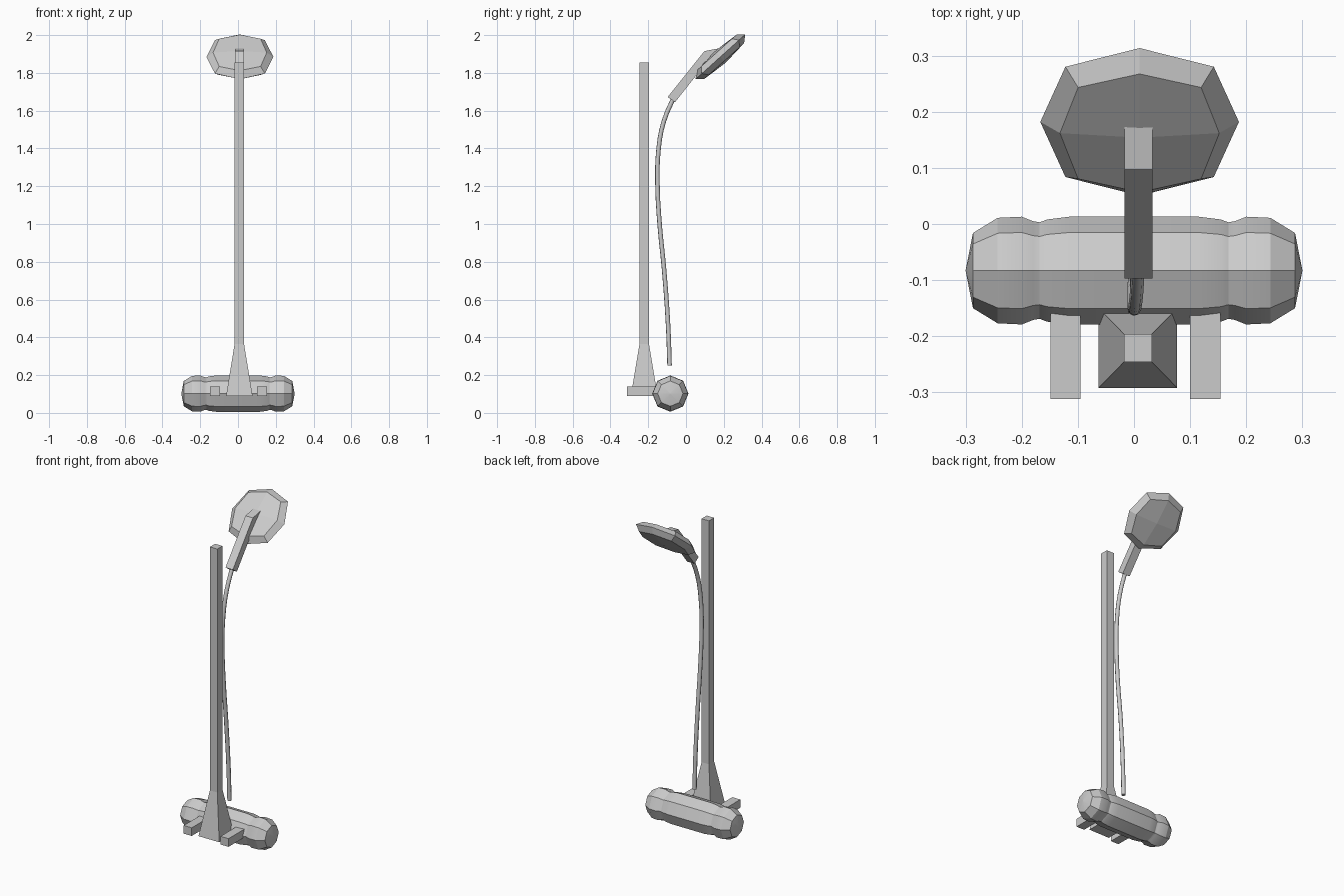
import bpy, bmesh, math
from mathutils import Vector, Matrix

if "Cube" in bpy.data.objects:
    bpy.data.objects.remove(bpy.data.objects["Cube"])


def make(name, verts, faces, smooth=None):
    me = bpy.data.meshes.new(name)
    bm = bmesh.new()
    vs = [bm.verts.new(v) for v in verts]
    for f in faces:
        bm.faces.new([vs[i] for i in f])
    bmesh.ops.recalc_face_normals(bm, faces=bm.faces)
    bm.to_mesh(me)
    bm.free()
    ob = bpy.data.objects.new(name, me)
    bpy.context.collection.objects.link(ob)
    if smooth:
        bpy.ops.object.select_all(action='DESELECT')
        ob.select_set(True)
        bpy.context.view_layer.objects.active = ob
        bpy.ops.object.shade_smooth_by_angle(angle=math.radians(smooth))
    return ob


def loft(name, rings, smooth=None):
    """Skin equal-length rings and cap both ends."""
    n = len(rings[0])
    verts = [v for r in rings for v in r]
    faces = [(k * n + i, k * n + (i + 1) % n, (k + 1) * n + (i + 1) % n, (k + 1) * n + i)
             for k in range(len(rings) - 1) for i in range(n)]
    faces += [tuple(range(n)), tuple(range((len(rings) - 1) * n, len(rings) * n))]
    return make(name, verts, faces, smooth)


def rect(cx, cy, hx, hy, z):
    return [(cx - hx, cy - hy, z), (cx + hx, cy - hy, z),
            (cx + hx, cy + hy, z), (cx - hx, cy + hy, z)]


# Post with a flared foot
PX, PY = 0.007, -0.221
loft("post", [rect(PX, PY, 0.07, 0.071, 0.09), rect(PX, PY, 0.025, 0.025, 0.365),
              rect(PX, PY, 0.025, 0.025, 1.855)])

# Two mounting brackets
for side, x in (("left", -0.122), ("right", 0.127)):
    loft("bracket_" + side, [rect(x, -0.216, 0.027, 0.096, z) for z in (0.09, 0.14)])

# Eight-sided horizontal tank with shallow grooves, profile mirrored about x = 0
half = [(0.115, 0.096), (0.155, 0.091), (0.168, 0.086), (0.18, 0.088),
        (0.2, 0.096), (0.243, 0.094), (0.287, 0.067)]
profile = [(-x, r) for x, r in reversed(half)] + half
profile = [(-0.3, 0.001)] + profile + [(0.3, 0.001)]
loft("tank", [[(x, -0.083 + r * math.cos(a * math.pi / 4), 0.102 + r * math.sin(a * math.pi / 4))
               for a in range(8)] for x, r in profile], 25)

# Bent hose
path = [(0.003, -0.087, 0.25), (0.002, -0.094, 0.45), (0.0, -0.116, 0.76),
        (0.0, -0.138, 0.98), (0.0, -0.151, 1.21), (0.002, -0.145, 1.40),
        (0.005, -0.117, 1.545), (0.008, -0.06, 1.68)]
cu = bpy.data.curves.new("hose", 'CURVE')
cu.dimensions = '3D'
cu.bevel_depth = 0.012
cu.bevel_resolution = 2
cu.use_fill_caps = True
cu.resolution_u = 3
sp = cu.splines.new('BEZIER')
sp.bezier_points.add(len(path) - 1)
for p, co in zip(sp.bezier_points, path):
    p.co = co
    p.handle_left_type = p.handle_right_type = 'AUTO'
bpy.context.collection.objects.link(bpy.data.objects.new("hose", cu))

# Slanted handle
side = [(-0.097, 1.672), (-0.058, 1.645), (0.14, 1.895), (0.185, 1.932), (0.097, 1.915)]
loft("handle", [[(x, y, z) for y, z in side] for x in (-0.017, 0.033)])

# Flattened faceted head: rim, upper and lower rings, with a centre point each side
M = Matrix.Translation((0.01, 0.182, 1.885)) @ Matrix.Rotation(math.radians(42), 4, 'X')


def ring(mid, corner, h):
    return [M @ Vector((r * math.cos(i * math.pi / 4), r * math.sin(i * math.pi / 4), h))
            for i in range(8) for r in [corner if i % 2 else mid]]


verts = ring(0.177, 0.187, 0) + ring(0.142, 0.155, 0.03) + ring(0.142, 0.155, -0.03)
verts += [M @ Vector((0, 0, 0.042)), M @ Vector((0, 0, -0.042))]
faces = []
for base, centre in ((8, 24), (16, 25)):
    for i in range(8):
        j = (i + 1) % 8
        faces.append((i, j, base + j, base + i))
    for i in range(0, 8, 2):
        faces.append((centre, base + i, base + i + 1, base + (i + 2) % 8))
make("head", verts, faces)
